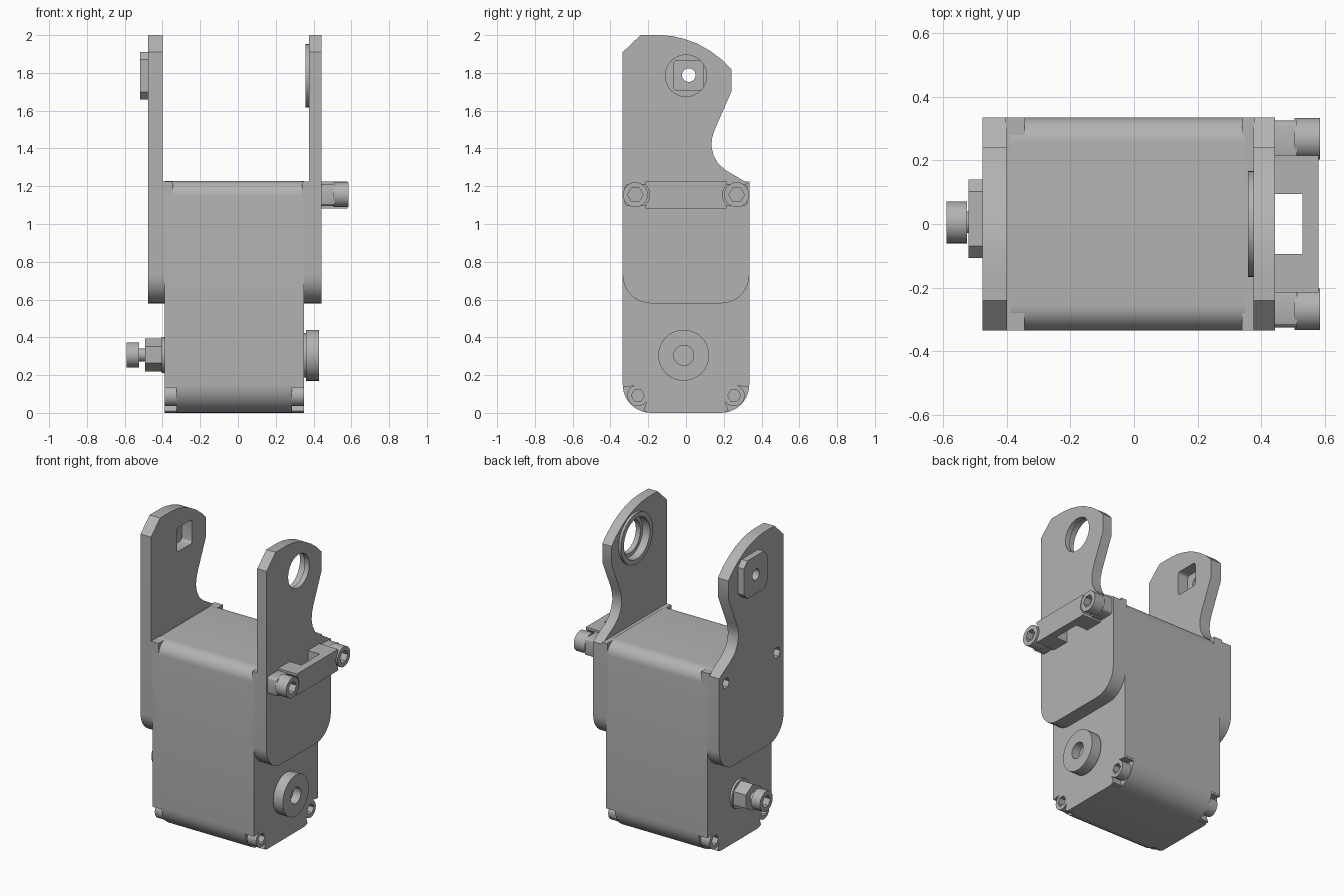
import bpy, bmesh, math

cube = bpy.data.objects.get("Cube")
if cube:
    bpy.data.objects.remove(cube, do_unlink=True)

grey = bpy.data.materials.new("plain grey")
grey.use_nodes = True
GREY = (0.45, 0.45, 0.45, 1)
grey.diffuse_color = GREY
grey.node_tree.nodes["Principled BSDF"].inputs["Base Color"].default_value = GREY


def prism(name, outline, x0, x1):
    """Extrude a (y, z) outline from x0 to x1."""
    bm = bmesh.new()
    face = bm.faces.new([bm.verts.new((x0, y, z)) for y, z in outline])
    out = bmesh.ops.extrude_face_region(bm, geom=[face])
    moved = [v for v in out["geom"] if isinstance(v, bmesh.types.BMVert)]
    bmesh.ops.translate(bm, verts=moved, vec=(x1 - x0, 0, 0))
    bmesh.ops.recalc_face_normals(bm, faces=bm.faces)
    mesh = bpy.data.meshes.new(name)
    bm.to_mesh(mesh)
    bm.free()
    mesh.materials.append(grey)
    obj = bpy.data.objects.new(name, mesh)
    bpy.context.collection.objects.link(obj)
    return obj


def circle(y, z, r, n=40, turn=0.0):
    return [(y + r * math.cos(turn + 2 * math.pi * i / n),
             z + r * math.sin(turn + 2 * math.pi * i / n)) for i in range(n)]


def arc(y, z, r, a0, a1, n=10):
    angles = [math.radians(a0 + (a1 - a0) * i / n) for i in range(n + 1)]
    return [(y + r * math.cos(a), z + r * math.sin(a)) for a in angles]


def rounded(y0, y1, z0, z1, low, high, n=10):
    """Rectangle with separate bottom and top corner radii (0 is square)."""
    pts = []
    for y, z, r, a in ((y0 + low, z0 + low, low, 180), (y1 - low, z0 + low, low, 270),
                       (y1 - high, z1 - high, high, 0), (y0 + high, z1 - high, high, 90)):
        pts += arc(y, z, r, a, a + 90, n) if r else [(y, z)]
    return pts


def cut(target, outline, x0, x1):
    """Cut a prism out of the target."""
    cutter = prism("cutter", outline, x0, x1)
    cutter.hide_render = True
    mod = target.modifiers.new("cut", "BOOLEAN")
    mod.operation, mod.solver, mod.object = "DIFFERENCE", "EXACT", cutter
    bpy.context.view_layer.objects.active = target
    bpy.ops.object.modifier_apply(modifier=mod.name)
    mesh = cutter.data
    bpy.data.objects.remove(cutter, do_unlink=True)
    bpy.data.meshes.remove(mesh)


def screw_head(name, y, z, r, inner, outer, depth=0.045):
    """Round head with a hexagonal socket in its outer end."""
    head = prism(name, circle(y, z, r, 32), inner, outer)
    side = 1 if outer > inner else -1
    cut(head, circle(y, z, r * 0.62, 6), outer - side * depth, outer + side * 0.02)
    return head


W = 0.335          # half depth of the housing
EYE = 1.785        # height of the bracket eyes

# Housing with notched lower corners holding screws
body = prism("housing", rounded(-W, W, 0, 1.228, 0.15, 0.08), -0.39, 0.35)
for side, face in ((-1, -0.39), (1, 0.35)):
    inner = face - side * 0.065
    for s in (-1, 1):
        notch = [(s * 0.2, 0.1), (s * 0.22, 0.145), (s * 0.26, 0.155),
                 (s * 0.4, 0.14), (s * 0.4, -0.05), (s * 0.21, -0.05)]
        cut(body, notch, inner, face + side * 0.05)
        lug = "left" if side > 0 else "right"
        end = "front" if s < 0 else "back"
        screw_head(f"{lug}_{end}_housing_screw", s * 0.255, 0.092, 0.056,
                   inner - side * 0.01, face, 0.05)
        # Thin wall around each screw
        wall = prism(f"{lug}_{end}_screw_seat",
                     [(s * 0.19, 0.004), (s * 0.225, 0.01), (s * 0.205, 0.07),
                      (s * 0.205, 0.115), (s * 0.23, 0.14), (s * 0.27, 0.145),
                      (s * 0.333, 0.135), (s * 0.333, 0.16), (s * 0.19, 0.16)],
                     inner, face)

# Side brackets: shared arm profile with a waist at the back
arm = rounded(-W, W, 0.58, 1.22, 0.15, 0)[:-2]
arm += [(W, 1.21), (0.27, 1.25), (0.21, 1.285), (0.17, 1.32), (0.145, 1.365),
        (0.135, 1.41), (0.137, 1.45), (0.15, 1.495), (0.24, 1.70), (0.24, 1.82)]
arm += [(0.19, 1.87), (0.13, 1.915), (0.06, 1.955), (-0.01, 1.98),
        (-0.07, 1.994), (-0.13, 2.0), (-0.24, 2.0), (-W, 1.91)]
left_arm = prism("left_bracket", arm, 0.375, 0.443)
right_arm = prism("right_bracket", arm, -0.477, -0.40)
foot = rounded(-W, W, 0.58, 1.224, 0.15, 0)
prism("left_bracket_foot", foot, 0.34, 0.38)
prism("right_bracket_foot", foot, -0.405, -0.345)

# Left bracket: round eye with a raised inner ring
cut(left_arm, circle(0, EYE, 0.11), 0.3, 0.5)
ring = prism("eye_ring", circle(0, EYE, 0.167), 0.358, 0.377)
cut(ring, circle(0, EYE, 0.135), 0.3, 0.5)
cut(left_arm, circle(0, EYE, 0.135), 0.3, 0.41)

# Right bracket: square pocket, outer boss with a pin hole, hex sockets
cut(right_arm, rounded(-0.067, 0.093, 1.707, 1.865, 0.02, 0.02, 4), -0.6, -0.3)
boss = prism("pivot_boss", rounded(-0.107, 0.14, 1.66, 1.91, 0.038, 0.038, 1), -0.52, -0.475)
cut(boss, circle(0.015, EYE + 0.003, 0.036, 24), -0.6, -0.4)
for s in (-1, 1):
    cut(right_arm, circle(s * 0.265, 1.155, 0.036, 6), -0.5, -0.43)

# Cable clip on the left bracket, with a central slot
clip = prism("cable_clip", rounded(-0.215, 0.215, 1.083, 1.224, 0, 0), 0.44, 0.58)
cut(clip, rounded(-0.095, 0.095, 1.0, 1.3, 0, 0), 0.4, 0.53)
for s in (-1, 1):
    end = "front" if s < 0 else "back"
    ya, yb = sorted((s * 0.2, s * 0.325))
    cut(clip, circle(s * 0.268, 1.155, 0.075), 0.51, 0.7)
    prism(f"{end}_clip_tab", rounded(ya, yb, 1.095, 1.212, 0.02, 0.02, 3), 0.44, 0.512)
    screw_head(f"{end}_clip_screw", s * 0.268, 1.155, 0.066, 0.505, 0.585)

# Output disc with a bored centre
prism("disc_flange", circle(-0.012, 0.305, 0.118), 0.345, 0.362)
disc = prism("output_disc", circle(-0.012, 0.305, 0.135, 48), 0.36, 0.43)
cut(disc, circle(-0.012, 0.305, 0.053, 32), 0.375, 0.5)

# Opposite pivot: washer, hex nut, neck and screw head
prism("pivot_washer", circle(0.005, 0.307, 0.095), -0.405, -0.385)
prism("pivot_nut", circle(0.005, 0.307, 0.088, 6, math.radians(30)), -0.493, -0.40)
prism("pivot_neck", circle(0.005, 0.307, 0.034, 24), -0.53, -0.49)
screw_head("pivot_screw", 0.005, 0.307, 0.066, -0.525, -0.59)

# Smooth round surfaces, keep hard edges
bpy.ops.object.select_all(action="DESELECT")
for obj in bpy.context.scene.objects:
    if obj.type == "MESH" and obj.data.materials and obj.data.materials[0] == grey:
        obj.select_set(True)
        bpy.context.view_layer.objects.active = obj
bpy.ops.object.shade_smooth_by_angle(angle=math.radians(28))
